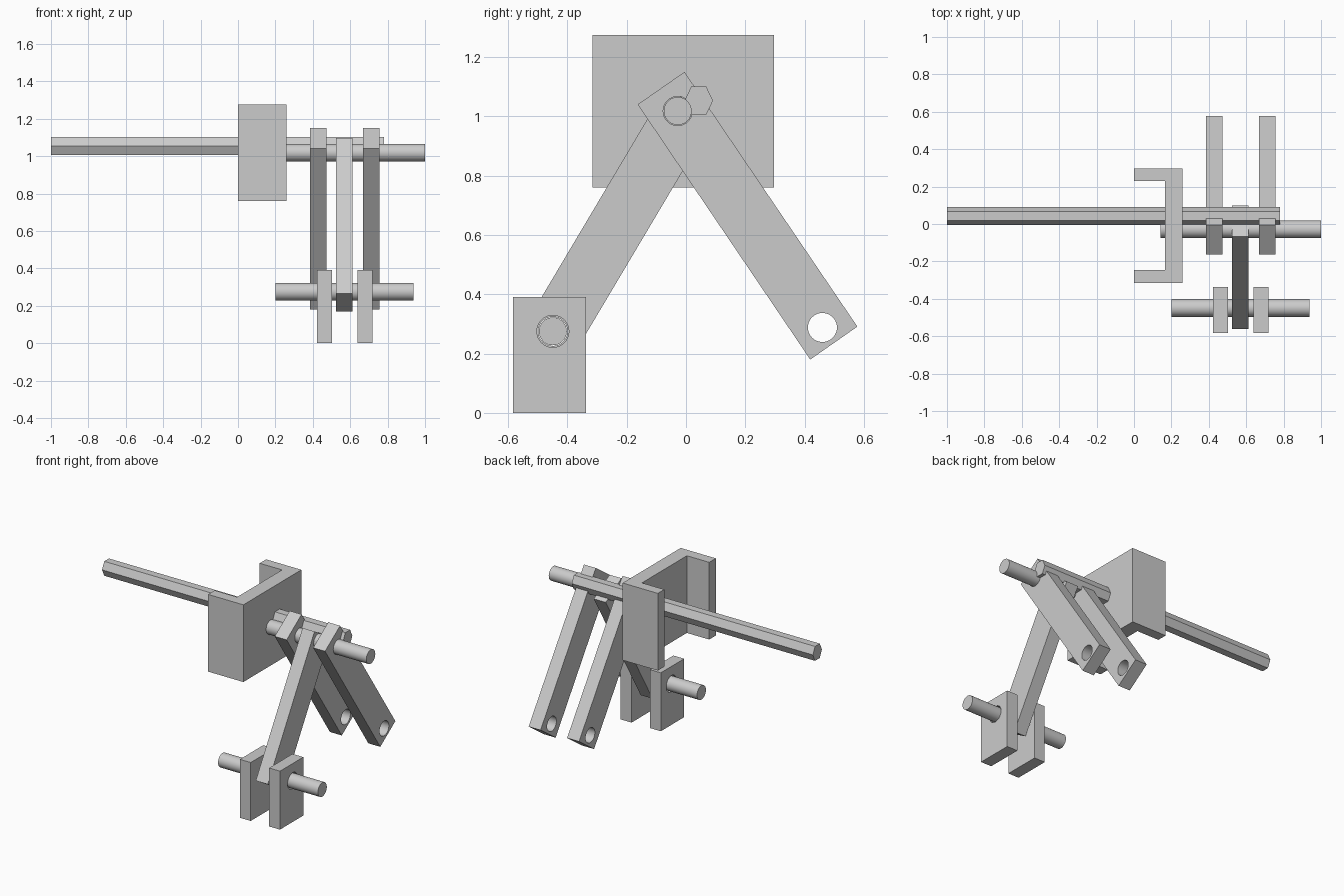
import bpy, bmesh
from math import cos, sin, pi, radians
from mathutils import Matrix

if "Cube" in bpy.data.objects:
    bpy.data.objects.remove(bpy.data.objects["Cube"])

# local (x, y, z) -> world (y, z, x): profiles are drawn in the side view
SIDE = Matrix(((0, 0, 1, 0), (1, 0, 0, 0), (0, 1, 0, 0), (0, 0, 0, 1)))
TOP = Matrix.Identity(4)


def circle(c, r, n=40):
    return [(c[0] + r * cos(2 * pi * i / n), c[1] + r * sin(2 * pi * i / n)) for i in range(n)]


def rect(a0, a1, b0, b1):
    return [(a0, b0), (a1, b0), (a1, b1), (a0, b1)]


def extrude(name, loops, lo, hi, frame=SIDE):
    """Filled profile (outer loop plus holes) extruded from lo to hi."""
    cu = bpy.data.curves.new(name, 'CURVE')
    cu.dimensions = '2D'
    cu.fill_mode = 'BOTH'
    cu.extrude = (hi - lo) / 2
    for pts in loops:
        sp = cu.splines.new('POLY')
        sp.points.add(len(pts) - 1)
        for p, (a, b) in zip(sp.points, pts):
            p.co = (a, b, 0, 1)
        sp.use_cyclic_u = True
    tmp = bpy.data.objects.new(name + "_profile", cu)
    bpy.context.collection.objects.link(tmp)
    bpy.context.view_layer.update()
    me = bpy.data.meshes.new_from_object(tmp.evaluated_get(bpy.context.evaluated_depsgraph_get()))
    bpy.data.objects.remove(tmp)
    bpy.data.curves.remove(cu)
    bm = bmesh.new()
    bm.from_mesh(me)
    bmesh.ops.remove_doubles(bm, verts=bm.verts, dist=1e-5)
    bmesh.ops.translate(bm, verts=bm.verts, vec=(0, 0, (lo + hi) / 2))
    bmesh.ops.transform(bm, matrix=frame, verts=bm.verts)
    bmesh.ops.recalc_face_normals(bm, faces=bm.faces)
    bm.to_mesh(me)
    bm.free()
    me.name = name
    ob = bpy.data.objects.new(name, me)
    bpy.context.collection.objects.link(ob)
    bpy.ops.object.select_all(action='DESELECT')
    ob.select_set(True)
    bpy.context.view_layer.objects.active = ob
    bpy.ops.object.shade_smooth_by_angle(angle=radians(30))
    return ob


upper = (-0.028, 1.018)
lower = (-0.449, 0.275)
R = 0.047

# pins
extrude("upper_pin", [circle(upper, R)], 0.143, 1.0)
extrude("lower_pin", [circle(lower, R)], 0.2, 0.937)

# hexagonal drive rod
hexagon = [(0.043 + a, 1.053 + b) for a, b in
           ((0.048, 0), (0.025, 0.048), (-0.025, 0.048),
            (-0.048, 0), (-0.025, -0.048), (0.025, -0.048))]
extrude("hex_rod", [hexagon], -1.0, 0.78)

# C-shaped bracket
channel = [(0, 0.297), (0.26, 0.297), (0.26, -0.315), (0, -0.315),
           (0, -0.245), (0.165, -0.245), (0.165, 0.229), (0, 0.229)]
extrude("bracket", [channel], 0.76, 1.275, TOP)

# paired outer links
outer = [(-0.005, 1.15), (-0.163, 1.04), (0.419, 0.18), (0.578, 0.291)]
for side, x0 in (("left", 0.385), ("right", 0.669)):
    extrude("outer_link_" + side,
            [outer, circle((0.46, 0.288), 0.049), circle(upper, 0.049)], x0, x0 + 0.088)

# single middle link
d, n, L, W = (0.511, 0.86), (0.86, -0.511), 0.966, 0.192
middle = [(-0.561 + d[0] * s + n[0] * t, 0.266 + d[1] * s + n[1] * t)
          for s, t in ((0, 0), (0, W), (L, W), (L, 0))]
extrude("middle_link", [middle, circle(lower, 0.049), circle(upper, 0.049)], 0.524, 0.612)

# foot plates on the lower pin
for side, x0 in (("left", 0.422), ("right", 0.638)):
    extrude("foot_plate_" + side,
            [rect(-0.583, -0.337, 0, 0.39), circle(lower, 0.054)], x0, x0 + 0.08)
